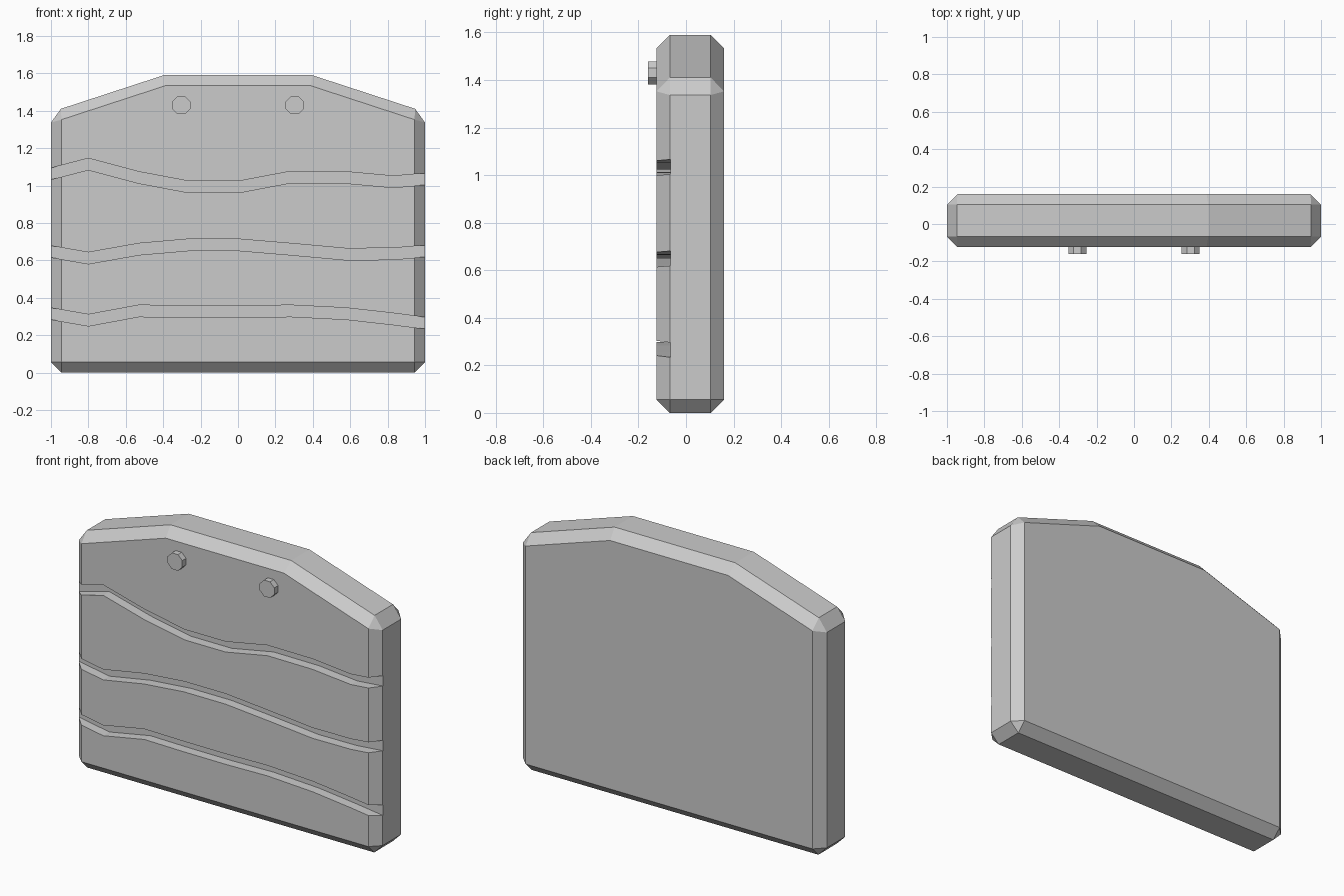
import bpy, bmesh, math
from mathutils import Matrix

if "Cube" in bpy.data.objects:
    bpy.data.objects.remove(bpy.data.objects["Cube"])


def prism(name, outlines, y0, y1):
    """Extrude closed (x, z) outlines from y0 to y1 as one object."""
    bm = bmesh.new()
    for pts in outlines:
        face = bm.faces.new([bm.verts.new((x, y0, z)) for x, z in pts])
        ext = bmesh.ops.extrude_face_region(bm, geom=[face], use_keep_orig=True)
        for g in ext["geom"]:
            if isinstance(g, bmesh.types.BMVert):
                g.co.y = y1
    bmesh.ops.recalc_face_normals(bm, faces=bm.faces)
    mesh = bpy.data.meshes.new(name)
    bm.to_mesh(mesh)
    bm.free()
    obj = bpy.data.objects.new(name, mesh)
    bpy.context.collection.objects.link(obj)
    return obj


# Board: peaked panel with a single-step chamfer on all sharp edges
board = prism("board", [[(-1, 0), (1, 0), (1, 1.393), (0.397, 1.59),
                         (-0.397, 1.59), (-1, 1.393)]], -0.124, 0.16)
bevel = board.modifiers.new("chamfer", "BEVEL")
bevel.width = 0.056
bevel.segments = 1
bevel.limit_method = "ANGLE"
bevel.angle_limit = math.radians(30)

# Wavy plank grooves: centre-line heights at shared x stations
xs = [-1, -0.8, -0.53, -0.265, 0.005, 0.28, 0.58, 0.83, 1]
waves = [
    [1.063, 1.115, 1.043, 0.993, 0.993, 1.045, 1.043, 1.02, 1.035],
    [0.647, 0.612, 0.66, 0.683, 0.683, 0.66, 0.633, 0.635, 0.65],
    [0.315, 0.28, 0.33, 0.326, 0.325, 0.33, 0.315, 0.287, 0.265],
]
half = 0.031
outlines = []
for zs in waves:
    line = list(zip(xs, zs))
    line = [(-1.05, zs[0] - 0.25 * (zs[1] - zs[0]))] + line
    line.append((1.05, zs[-1] + 0.3 * (zs[-1] - zs[-2])))
    outlines.append([(x, z - half) for x, z in line]
                    + [(x, z + half) for x, z in reversed(line)])
cutter = prism("groove_cutter", outlines, -0.3, -0.066)
cutter.hide_render = True
cut = board.modifiers.new("grooves", "BOOLEAN")
cut.operation = "DIFFERENCE"
cut.solver = "EXACT"
cut.object = cutter

# Bake the board and drop the cutter
bpy.context.view_layer.update()
deps = bpy.context.evaluated_depsgraph_get()
baked = bpy.data.meshes.new_from_object(board.evaluated_get(deps))
board.modifiers.clear()
board.data = baked
bpy.data.objects.remove(cutter)

# Two eight-sided pegs on the upper front
for name, x in (("peg_left", -0.303), ("peg_right", 0.303)):
    r = 0.052
    ring = [(x + r * math.cos(a), 1.43 + r * math.sin(a))
            for a in (math.pi / 8 + i * math.pi / 4 for i in range(8))]
    prism(name, [ring], -0.16, -0.10)
